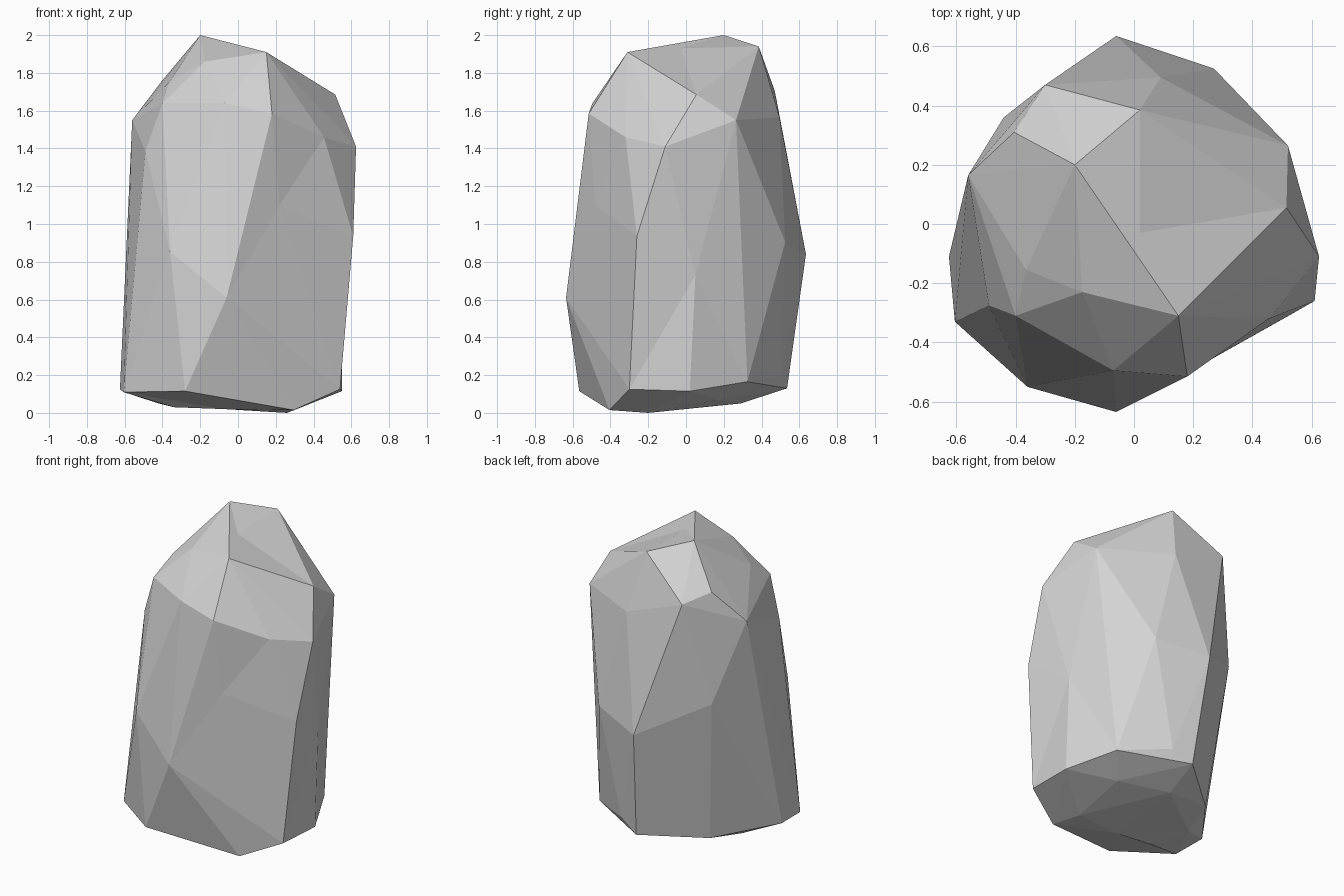
import bpy
import bmesh
from mathutils import Vector

cube = bpy.data.objects.get("Cube")
if cube:
    bpy.data.objects.remove(cube, do_unlink=True)

# Corners of the boulder, in bands from top to bottom
crown = [(-.2, .2, 2), (.02, .385, 1.94), (.02, -.03, 1.93), (.15, -.31, 1.91),
         (-.175, -.23, 1.86), (-.405, .31, 1.755), (-.365, -.155, 1.75),
         (-.3, .47, 1.705)]
shoulder = [(.515, .055, 1.685), (-.4, -.31, 1.64), (-.07, -.495, 1.64),
            (.18, -.515, 1.585), (.09, .495, 1.565), (-.56, .165, 1.55),
            (.52, .265, 1.55), (.455, -.32, 1.46), (.625, -.11, 1.41),
            (-.49, -.275, 1.385)]
belly = [(.22, -.48, 1.1), (-.44, .36, 1.04), (.61, -.26, .935),
         (.27, .525, .905), (-.36, -.55, .855), (-.06, .635, .84),
         (.55, .05, .73), (-.06, -.635, .61)]
foot = [(.12, .505, .2), (.405, .325, .165), (-.01, .535, .13),
        (.54, -.3, .125), (-.625, -.11, .125), (-.35, .25, .09),
        (.55, .02, .115), (-.28, -.565, .115), (-.605, -.33, .11)]
underside = [(.27, .17, .07), (-.04, .29, .05), (-.42, .01, .05),
             (-.34, -.23, .03), (.295, -.405, .015), (-.07, -.25, .02),
             (.26, -.2, 0)]


def core_point(p):
    """Nearest point on the boulder's inner axis."""
    return Vector((0, 0, min(max(p.z, .5), 1.5)))


def hull_of(points):
    """Convex hull, with a layer that remembers each corner's index."""
    bm = bmesh.new()
    tag = bm.verts.layers.int.new("corner")
    for i, p in enumerate(points):
        bm.verts.new(p)[tag] = i
    bmesh.ops.convex_hull(bm, input=bm.verts[:])
    loose = [v for v in bm.verts if not v.link_faces]
    missed = [v[tag] for v in loose]
    bmesh.ops.delete(bm, geom=loose, context='VERTS')
    return bm, tag, missed


def build_boulder(name, corners, material):
    """Wrap the corners, pushing dents out until wrapped, then restoring them."""
    corners = [Vector(c) for c in corners]
    pushed = [c.copy() for c in corners]
    for _ in range(20):
        bm, tag, missed = hull_of(pushed)
        if not missed:
            break
        for i in missed:
            pushed[i] += (corners[i] - core_point(corners[i])) * .1
    for v in bm.verts:
        v.co = corners[v[tag]]
    bmesh.ops.recalc_face_normals(bm, faces=bm.faces[:])
    bm.verts.layers.int.remove(tag)
    mesh = bpy.data.meshes.new(name)
    bm.to_mesh(mesh)
    bm.free()
    mesh.materials.append(material)
    obj = bpy.data.objects.new(name, mesh)
    bpy.context.collection.objects.link(obj)
    return obj


# Plain pale grey stone
stone = bpy.data.materials.new("pale_grey_stone")
stone.use_nodes = True
colour = (.65, .65, .65, 1)
stone.diffuse_color = colour
stone.node_tree.nodes["Principled BSDF"].inputs["Base Color"].default_value = colour

build_boulder("boulder", crown + shoulder + belly + foot + underside, stone)
